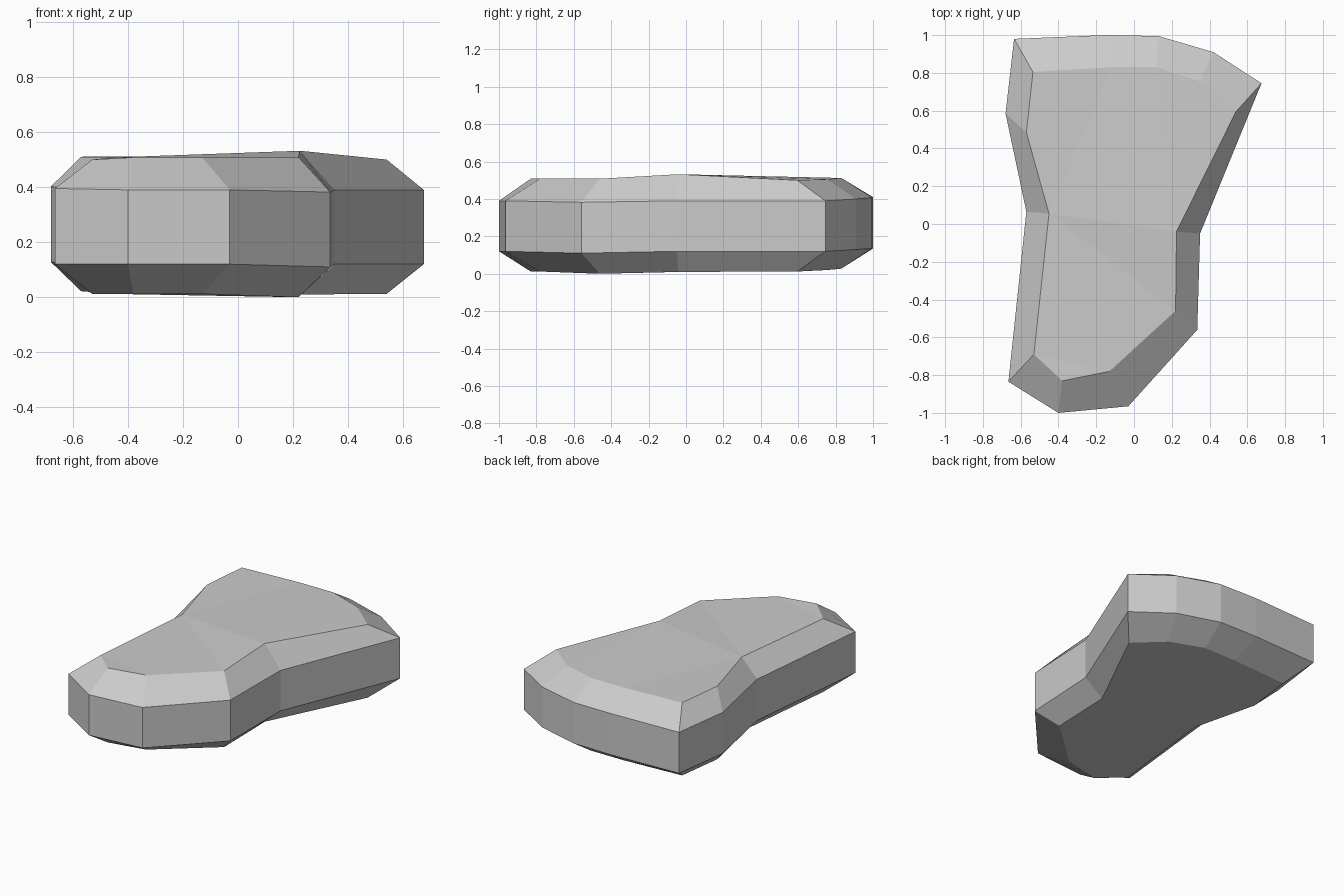
import bpy, bmesh

# Outer outline: x, y, lower z, upper z (counter-clockwise from the front left)
outer = [(-0.665, -0.835, 0.12, 0.395), (-0.40, -1.0, 0.12, 0.39), (-0.03, -0.965, 0.12, 0.39),
         (0.335, -0.56, 0.11, 0.382), (0.35, -0.05, 0.12, 0.39), (0.675, 0.745, 0.12, 0.39),
         (0.42, 0.91, 0.13, 0.40), (0.13, 0.995, 0.135, 0.408), (-0.15, 1.0, 0.135, 0.41),
         (-0.635, 0.98, 0.135, 0.408), (-0.68, 0.585, 0.128, 0.402), (-0.57, 0.065, 0.12, 0.395)]

# Inset outline of the top and bottom faces, same order
inner = [(-0.53, -0.69, 0.012, 0.50), (-0.38, -0.83, 0.012, 0.508), (-0.13, -0.78, 0.012, 0.508),
         (0.22, -0.46, 0.0, 0.508), (0.225, -0.04, 0.01, 0.532), (0.54, 0.595, 0.012, 0.50),
         (0.35, 0.755, 0.02, 0.505), (0.12, 0.83, 0.027, 0.512), (-0.12, 0.83, 0.027, 0.512),
         (-0.535, 0.805, 0.027, 0.512), (-0.57, 0.485, 0.022, 0.51), (-0.45, 0.055, 0.012, 0.508)]

# Stack four rings: bottom inset, lower rim, upper rim, top inset
bm = bmesh.new()
rings = [[bm.verts.new((p[0], p[1], p[k])) for p in outline]
         for outline, k in ((inner, 2), (outer, 2), (outer, 3), (inner, 3))]
n = len(outer)
for low, high in zip(rings, rings[1:]):
    for i in range(n):
        j = (i + 1) % n
        bm.faces.new((low[i], low[j], high[j], high[i]))

# Flat caps
caps = [bm.faces.new(rings[3]), bm.faces.new(rings[0][::-1])]
bmesh.ops.triangulate(bm, faces=caps, ngon_method='BEAUTY')
bmesh.ops.recalc_face_normals(bm, faces=bm.faces)

mesh = bpy.data.meshes.new("flat_stone")
bm.to_mesh(mesh)
bm.free()
bpy.context.collection.objects.link(bpy.data.objects.new("flat_stone", mesh))
